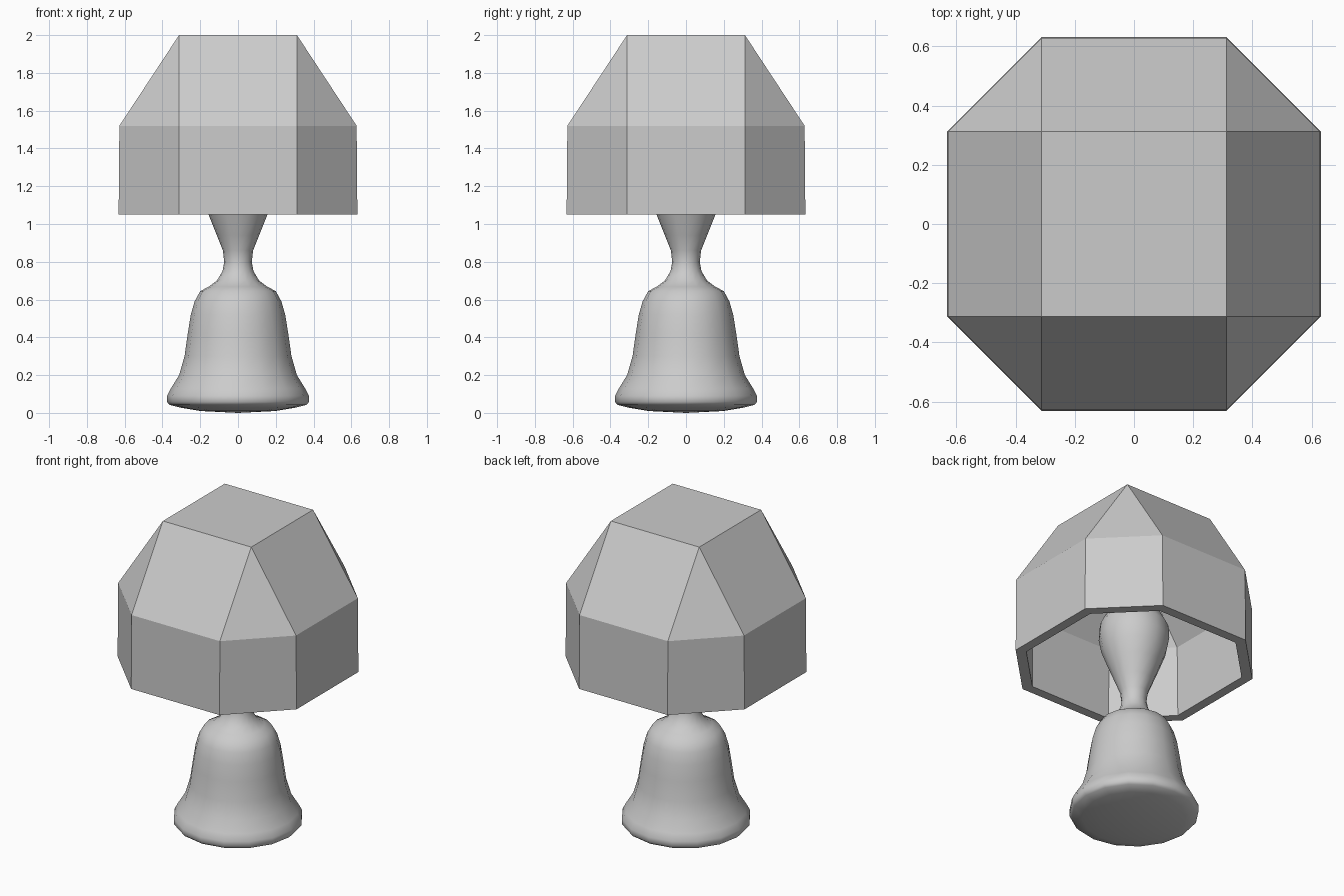
import bpy, bmesh, math
from mathutils import Matrix, Vector

if "Cube" in bpy.data.objects:
    bpy.data.objects.remove(bpy.data.objects["Cube"])


def finish(name, bm):
    bmesh.ops.recalc_face_normals(bm, faces=bm.faces)
    mesh = bpy.data.meshes.new(name)
    bm.to_mesh(mesh)
    bm.free()
    obj = bpy.data.objects.new(name, mesh)
    bpy.context.collection.objects.link(obj)
    return obj


# Lamp body: bell base, pinched neck and bulb turned from one profile
profile = [(0, 0.0), (0.2, 0.01), (0.3, 0.027), (0.362, 0.042), (0.376, 0.058),
           (0.376, 0.09), (0.355, 0.13), (0.312, 0.2), (0.283, 0.3),
           (0.266, 0.42), (0.25, 0.52), (0.23, 0.59), (0.2, 0.645),
           (0.155, 0.668), (0.112, 0.7), (0.082, 0.75), (0.073, 0.8),
           (0.08, 0.86), (0.112, 0.94), (0.156, 1.05), (0.19, 1.14),
           (0.205, 1.22), (0.2, 1.3), (0.168, 1.36), (0.1, 1.4), (0, 1.41)]
bm = bmesh.new()
verts = [bm.verts.new((r, 0, z)) for r, z in profile]
edges = [bm.edges.new(pair) for pair in zip(verts, verts[1:])]
bmesh.ops.spin(bm, geom=verts + edges, cent=(0, 0, 0), axis=(0, 0, 1),
               angle=math.tau, steps=16, use_merge=True)
bmesh.ops.remove_doubles(bm, verts=bm.verts, dist=0.0005)
for f in bm.faces:
    f.smooth = True
finish("lamp_body", bm)

# Faceted shade: octagonal wall, then sloped panels to a square top
bm = bmesh.new()


def ring(points, z):
    return [bm.verts.new(Matrix.Rotation(k * math.pi / 2, 3, 'Z') @ Vector((x, y, z)))
            for k in range(4) for x, y in points]


low = ring([(0.632, 0.312), (0.312, 0.632)], 1.05)
mid = ring([(0.628, 0.312), (0.312, 0.628)], 1.52)
top = ring([(0.312, 0.312)], 2.0)
for i in range(8):
    j = (i + 1) % 8
    bm.faces.new((low[i], low[j], mid[j], mid[i]))
for k in range(4):
    a, b, c = 2 * k, 2 * k + 1, (2 * k + 2) % 8
    bm.faces.new((mid[a], mid[b], top[k]))
    bm.faces.new((mid[b], mid[c], top[(k + 1) % 4], top[k]))
bm.faces.new(top)
shade = finish("lamp_shade", bm)
solid = shade.modifiers.new("thickness", 'SOLIDIFY')
solid.thickness = 0.06
solid.offset = -1
solid.use_even_offset = True
